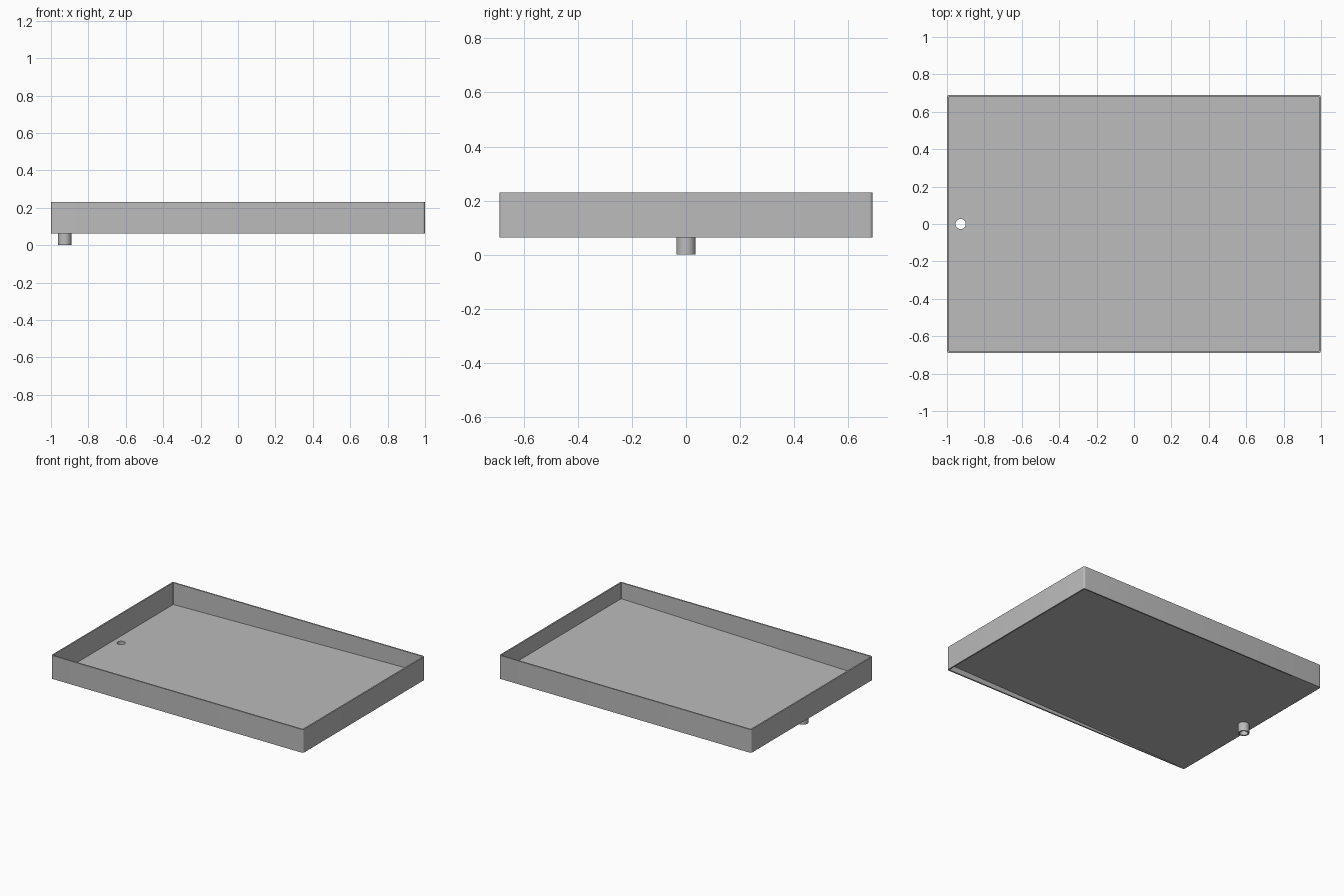
import bpy
import bmesh
from math import cos, sin, pi

cube = bpy.data.objects.get("Cube")
if cube:
    bpy.data.objects.remove(cube, do_unlink=True)

HALF_X, HALF_Y = 1.0, 0.69
BASE, TOP = 0.063, 0.23
WALL = 0.01
DRAIN_X, DRAIN_R, HOLE_R = -0.927, 0.036, 0.027
FLOOR_T = 0.01
RISE = 0.042          # floor climbs this much away from the drain

grey = bpy.data.materials.new("plain grey")
grey.use_nodes = True
colour = (0.5, 0.5, 0.5, 1)
grey.diffuse_color = colour
grey.node_tree.nodes["Principled BSDF"].inputs["Base Color"].default_value = colour


def finish(name, bm):
    bmesh.ops.recalc_face_normals(bm, faces=bm.faces)
    mesh = bpy.data.meshes.new(name)
    bm.to_mesh(mesh)
    bm.free()
    mesh.materials.append(grey)
    obj = bpy.data.objects.new(name, mesh)
    bpy.context.collection.objects.link(obj)
    return obj


def activate(obj):
    bpy.ops.object.select_all(action='DESELECT')
    obj.select_set(True)
    bpy.context.view_layer.objects.active = obj


def rounded_rect(hx, hy, r, steps=6):
    points = []
    for k, (sx, sy) in enumerate([(1, 1), (-1, 1), (-1, -1), (1, -1)]):
        for i in range(steps + 1):
            a = (k + i / steps) * pi / 2
            points.append((sx * (hx - r) + r * cos(a), sy * (hy - r) + r * sin(a)))
    return points


def circle(x, r, n=32):
    return [(x + r * cos(2 * pi * i / n), r * sin(2 * pi * i / n)) for i in range(n)]


def ring_solid(name, outer, inner, z0, z1):
    """Solid between two matching outlines, open through the middle."""
    bm = bmesh.new()
    loops = [[bm.verts.new((x, y, z)) for x, y in outline]
             for outline, z in ((outer, z0), (outer, z1), (inner, z1), (inner, z0))]
    n = len(outer)
    for k in range(4):
        a, b = loops[k], loops[(k + 1) % 4]
        for i in range(n):
            j = (i + 1) % n
            bm.faces.new((a[i], a[j], b[j], b[i]))
    obj = finish(name, bm)
    activate(obj)
    bpy.ops.object.shade_smooth_by_angle()
    return obj


# Rim: thin upright walls with small rounded corners
ring_solid("tray_walls",
           rounded_rect(HALF_X, HALF_Y, 0.013),
           rounded_rect(HALF_X - WALL, HALF_Y - WALL, 0.003),
           BASE, TOP)

# Floor: a thin plate sloping down to the drain
bm = bmesh.new()
bmesh.ops.create_cube(bm, size=1)
for v in bm.verts:
    x, y, z = v.co
    v.co = (x * (2 * HALF_X - WALL), y * (2 * HALF_Y - WALL),
            BASE + RISE * (x + 0.5) + FLOOR_T * (z + 0.5))
floor = finish("sloped_floor", bm)

# Drain hole through the floor
bm = bmesh.new()
bmesh.ops.create_cone(bm, cap_ends=True, segments=32, radius1=HOLE_R,
                      radius2=HOLE_R, depth=0.2)
bmesh.ops.translate(bm, verts=bm.verts, vec=(DRAIN_X, 0, BASE))
cutter = finish("drain_cutter", bm)
cutter.hide_render = True
cut = floor.modifiers.new("drain_hole", 'BOOLEAN')
cut.operation = 'DIFFERENCE'
cut.solver = 'EXACT'
cut.object = cutter
activate(floor)
bpy.ops.object.modifier_apply(modifier=cut.name)
bpy.data.objects.remove(cutter, do_unlink=True)

# Drain spout: short hollow pipe below the floor
ring_solid("drain_pipe", circle(DRAIN_X, DRAIN_R), circle(DRAIN_X, HOLE_R),
           0, BASE + FLOOR_T / 2)
